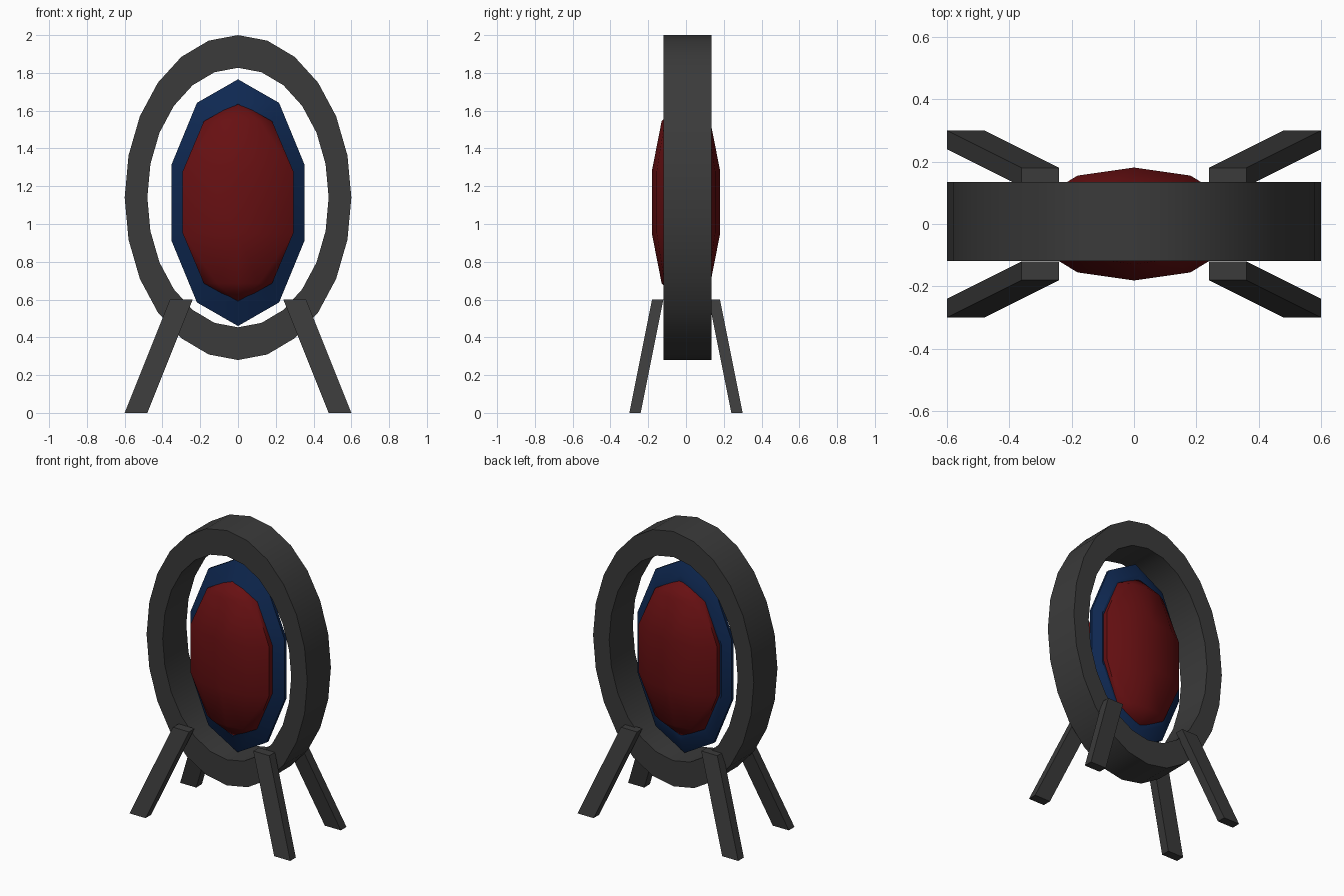
import bpy, bmesh, math
from math import sin, cos, radians

if "Cube" in bpy.data.objects:
    bpy.data.objects.remove(bpy.data.objects["Cube"])


def material(name, rgb):
    m = bpy.data.materials.new(name)
    m.diffuse_color = (*rgb, 1)
    m.use_nodes = True
    m.node_tree.nodes["Principled BSDF"].inputs["Base Color"].default_value = m.diffuse_color
    return m


GREY = material("dark grey", (0.043, 0.043, 0.043))
BLUE = material("navy blue", (0.0045, 0.021, 0.083))
RED = material("deep red", (0.135, 0.005, 0.006))


def finish(name, bm, mat, angle):
    bmesh.ops.recalc_face_normals(bm, faces=bm.faces)
    me = bpy.data.meshes.new(name)
    bm.to_mesh(me)
    bm.free()
    me.materials.append(mat)
    for p in me.polygons:
        p.use_smooth = True
    me.set_sharp_from_angle(angle=radians(angle))
    ob = bpy.data.objects.new(name, me)
    bpy.context.collection.objects.link(ob)
    return ob


def oval_ring(name, sides, zc, profile, mat):
    """Closed cross-section of (half width, half height, y) swept round an oval."""
    bm = bmesh.new()
    loops = []
    for rx, rz, y in profile:
        loops.append([bm.verts.new((rx * sin(2 * math.pi * i / sides), y,
                                    zc + rz * cos(2 * math.pi * i / sides)))
                      for i in range(sides)])
    for a, b in zip(loops, loops[1:] + loops[:1]):
        for i in range(sides):
            j = (i + 1) % sides
            bm.faces.new((a[i], a[j], b[j], b[i]))
    return finish(name, bm, mat, 30)


# Outer oval hoop
oval_ring("outer_hoop", 24, 1.14,
          [(0.6, 0.86, -0.118), (0.6, 0.86, 0.134),
           (0.48, 0.687, 0.134), (0.48, 0.687, -0.118)], GREY)

# Thin-edged ten-sided bezel round the lens
W, H = 0.37, 0.653
oval_ring("lens_bezel", 10, 1.113,
          [(W * s, H * s, y) for s, y in
           [(0.80, -0.06), (1, -0.005), (1, 0.015), (0.86, 0.055), (0.78, 0.055)]],
          BLUE)

# Bulging lens: two shallow domes, back to back
bm = bmesh.new()
for side in (-1, 1):
    for lat in (-90, -54, -18, 18, 54, 90):
        for lon in (-72, -36, 0, 36, 72):
            if abs(lat) == 90 and lon:
                continue
            r = cos(radians(lat))
            bm.verts.new((0.308 * r * sin(radians(lon)) / 0.951,
                          side * (0.045 + 0.136 * r * cos(radians(lon)) / 0.951),
                          1.115 + 0.53 * sin(radians(lat))))
bmesh.ops.convex_hull(bm, input=bm.verts)
finish("lens", bm, RED, 50)

# Four splayed legs
for sy, where in ((-1, "front"), (1, "back")):
    for sx, hand in ((-1, "left"), (1, "right")):
        bm = bmesh.new()
        ends = []
        for z, x0, x1, y0, y1 in ((0, 0.48, 0.6, 0.24, 0.3),
                                  (0.6, 0.24, 0.36, 0.12, 0.18)):
            ends.append([bm.verts.new((sx * x, sy * y, z)) for x, y in
                         ((x0, y0), (x1, y0), (x1, y1), (x0, y1))])
        for e in ends:
            bm.faces.new(e)
        for i in range(4):
            j = (i + 1) % 4
            bm.faces.new((ends[0][i], ends[0][j], ends[1][j], ends[1][i]))
        finish(f"{where}_{hand}_leg", bm, GREY, 30)
